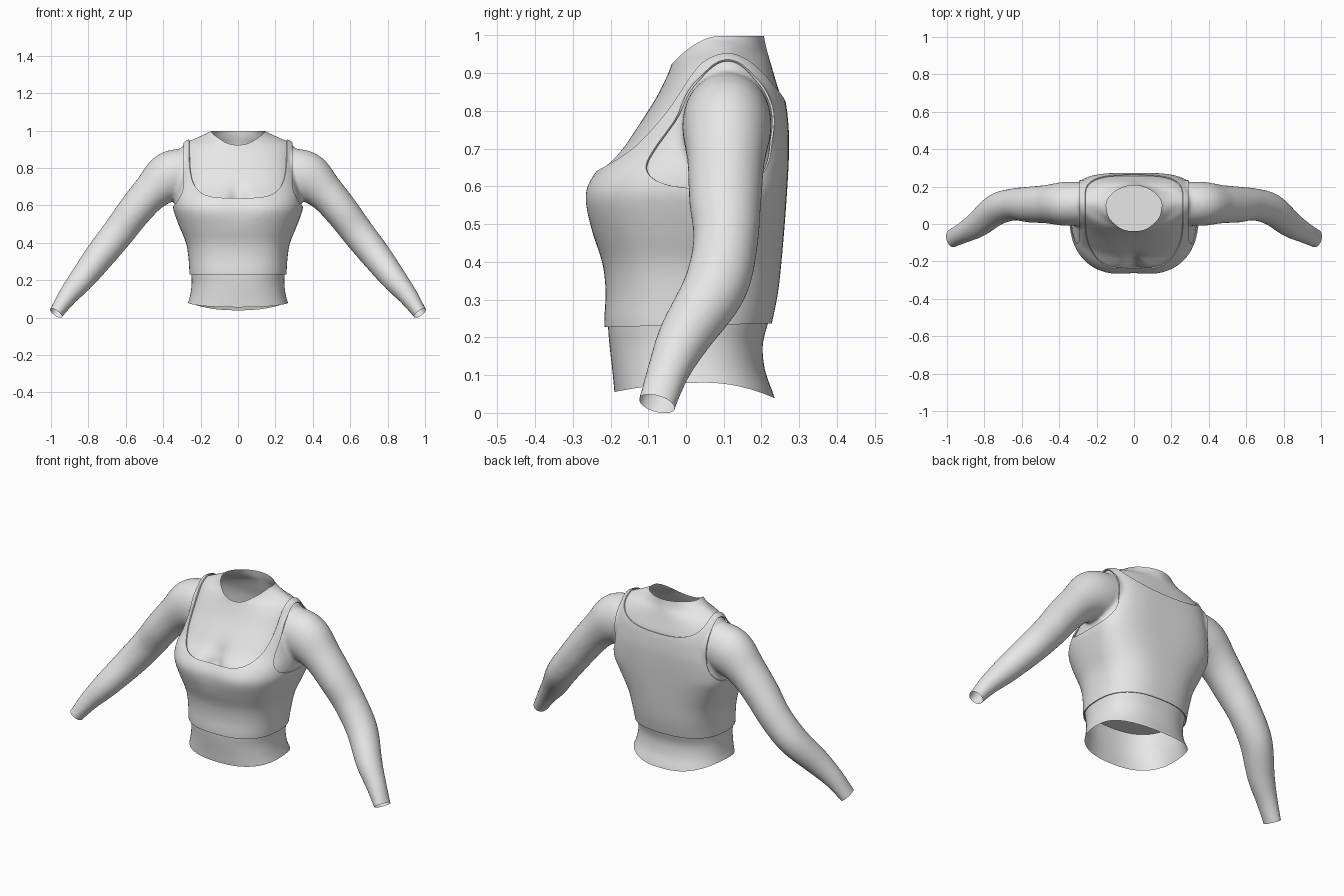
import bpy, bmesh, math
from mathutils import Vector

if "Cube" in bpy.data.objects:
    bpy.data.objects.remove(bpy.data.objects["Cube"])

grey = bpy.data.materials.new("light_grey")
grey.diffuse_color = (0.8, 0.8, 0.8, 1)
grey.use_nodes = True
grey.node_tree.nodes["Principled BSDF"].inputs["Base Color"].default_value = grey.diffuse_color


def catmull(a, b, c, d, t):
    return 0.5 * (2*b + (c - a)*t + (2*a - 5*b + 4*c - d)*t*t + (3*b - a - 3*c + d)*t**3)


def resample(rows, n):
    """Smooth in-between rows of numbers."""
    out, last = [], len(rows) - 1
    for i in range(last):
        q = [rows[max(0, min(last, i + k))] for k in (-1, 0, 1, 2)]
        out += [[catmull(*v, j / n) for v in zip(*q)] for j in range(n)]
    return out + [list(rows[-1])]


def loft(bm, rings):
    """Closed tube through rings of points."""
    rings = [[bm.verts.new(p) for p in r] for r in rings]
    n = len(rings[0])
    for a, b in zip(rings, rings[1:]):
        for i in range(n):
            bm.faces.new((a[i], a[(i+1) % n], b[(i+1) % n], b[i]))
    bm.faces.new(rings[0][::-1])
    bm.faces.new(rings[-1])


def power(v, e):
    return math.copysign(abs(v)**e, v)


def ramp(a, b, v):
    t = max(0, min(1, (v - a) / (b - a)))
    return t * t * (3 - 2 * t)


# Torso: height, half width, front y, back y, middle y, squareness
TORSO = [
    (-.06, .30, -.175, .26, .02, 2.4), (.04, .28, -.188, .235, .02, 2.4),
    (.11, .258, -.195, .21, .01, 2.4), (.18, .248, -.203, .203, .01, 2.4),
    (.24, .25, -.207, .218, .01, 2.5), (.32, .255, -.203, .234, .02, 2.6),
    (.40, .268, -.212, .243, .035, 2.7), (.48, .30, -.24, .25, .055, 2.7),
    (.545, .325, -.261, .255, .07, 2.7), (.59, .338, -.263, .258, .08, 2.7),
    (.64, .335, -.232, .261, .08, 2.7), (.69, .325, -.18, .263, .085, 2.7),
    (.74, .315, -.142, .263, .09, 2.7), (.82, .305, -.088, .255, .10, 2.5),
    (.88, .302, -.056, .238, .11, 2.2), (.925, .292, -.038, .225, .11, 1.75),
    (.95, .25, -.034, .218, .11, 1.45), (.97, .205, -.031, .213, .11, 1.5),
    (1.0, .145, -.03, .207, .10, 1.8), (1.04, .138, -.03, .205, .09, 2.0),
    (1.10, .135, -.03, .205, .09, 2.0)]
# Arm: centre x, y, z, radius across, radius front to back
ARM = [
    (.24, .11, .785, .12, .112), (.36, .108, .755, .135, .118),
    (.465, .106, .67, .102, .103), (.557, .104, .565, .092, .096),
    (.64, .105, .455, .087, .086), (.735, .078, .335, .081, .085),
    (.836, -.002, .205, .068, .071), (.91, -.045, .115, .053, .057),
    (.973, -.077, .024, .039, .051), (1.01, -.095, -.028, .039, .051),
    (1.04, -.11, -.07, .039, .051)]
WRIST, WRIST_DIR = Vector((.973, -.077, .024)), Vector((.1, -.05, -.14)).normalized()


def torso_ring(z, w, yf, yb, ym, p):
    ring = []
    for i in range(72):
        a = 2 * math.pi * i / 72
        # the upper back is squarer than the chest
        q = p
        if math.sin(a) > 0:
            q += .9 * ramp(.42, .74, z) * (1 - ramp(.84, .97, z))
        s = power(math.sin(a), 2 / q)
        x = w * power(math.cos(a), 2 / q)
        y = ym + s * ((yb - ym) if s > 0 else (ym - yf))
        # shallow dip between the two sides of the bust
        if s < 0:
            y += .013 * s * s * math.exp(-(x / .09)**2 - ((z - .59) / .08)**2)
        ring.append((x, y, z))
    return ring


def arm_rings(side):
    rows, rings = resample(ARM, 5), []
    for k, (x, y, z, r1, r2) in enumerate(rows):
        t = (Vector(rows[min(k+1, len(rows)-1)][:3]) - Vector(rows[max(k-1, 0)][:3])).normalized()
        b = Vector((0, 1, 0))
        b = (b - t * b.dot(t)).normalized()
        n = t.cross(b)
        ring = []
        for i in range(40):
            a = 2 * math.pi * i / 40
            p = Vector((x, y, z)) + n * r1 * math.cos(a) + b * r2 * math.sin(a)
            ring.append((p.x * side, p.y, p.z))
        rings.append(ring)
    return rings


def cut(bm, f):
    """Remove the surface where f > 0, along a clean contour."""
    new = []
    for e in list(bm.edges):
        fa, fb = f(e.verts[0].co), f(e.verts[1].co)
        if fa * fb < 0:
            new.append(bmesh.utils.edge_split(e, e.verts[0], fa / (fa - fb))[1])
    bmesh.ops.connect_verts(bm, verts=new)
    bmesh.ops.delete(bm, geom=[x for x in bm.faces if f(x.calc_center_median()) > 0],
                     context='FACES')


def select(ob):
    bpy.ops.object.select_all(action='DESELECT')
    ob.select_set(True)
    bpy.context.view_layer.objects.active = ob


def apply_modifier(ob, kind, **settings):
    m = ob.modifiers.new(kind.title(), kind)
    for k, v in settings.items():
        setattr(m, k, v)
    select(ob)
    bpy.ops.object.modifier_apply(modifier=m.name)


def make_object(name, bm):
    me = bpy.data.meshes.new(name)
    bm.to_mesh(me)
    bm.free()
    me.materials.append(grey)
    ob = bpy.data.objects.new(name, me)
    bpy.context.collection.objects.link(ob)
    return ob


def finish(ob):
    select(ob)
    bpy.ops.object.shade_smooth_by_angle(angle=math.radians(40))


# Openings of the body: neck, waist and wrists
def body_openings(p):
    if abs(p.x) > .5:
        return (Vector((abs(p.x), p.y, p.z)) - WRIST).dot(WRIST_DIR)
    waist = .08 - (1.2 if p.y > .05 else .43) * (p.y - .05)**2
    neck = max(.9, 1.0 - 4 * max(0, .1 - p.y)**2, .915 + .08 * (p.x / .145)**2)
    return max(waist - p.z, p.z - min(neck, .998))


def hem(y):
    return .232 + .02 * y


# Outline of the top: hem, scooped neckline
def hem_and_neckline(p):
    depth, sq = (.125, 2.5) if p.y > .11 else (.31, 4)
    drop = max(0, .95 - p.z) / depth
    neck = 1 - ((abs(p.x) / .262)**sq + drop**sq)**(1 / sq)
    return max(hem(p.y) - p.z, neck * .26)


# Armhole: upright beside the shoulder, curving out to the armpit
def armholes(p):
    return abs(p.x) - min(.365, .291 + .074 * (max(0, .72 - p.z) / .145)**2)


# Body: torso and arms fused into one smooth skin
bm = bmesh.new()
loft(bm, [torso_ring(*row) for row in resample(TORSO, 4)])
for side in (1, -1):
    loft(bm, arm_rings(side))
bmesh.ops.recalc_face_normals(bm, faces=bm.faces)
body = make_object("body", bm)
apply_modifier(body, 'REMESH', mode='VOXEL', voxel_size=.01)
apply_modifier(body, 'SMOOTH', factor=.5, iterations=10)

# Cropped top: offset copy of the skin, trimmed and given thickness
bm = bmesh.new()
bm.from_mesh(body.data)
bm.normal_update()
for v, n in [(v, v.normal.copy()) for v in bm.verts]:
    v.co += n * .01
cut(bm, armholes)
cut(bm, hem_and_neckline)
top = make_object("cropped_top", bm)
apply_modifier(top, 'SOLIDIFY', thickness=.006, offset=-1)
finish(top)

# Floor closing the inside of the waist
bm = bmesh.new()
bm.faces.new([bm.verts.new((x, y, .275))
              for x, y, z in torso_ring(.275, .252, -.205, .224, .012, 2.5)])
make_object("waist_floor", bm)

# Body details: chest hollow and open ends
bm = bmesh.new()
bm.from_mesh(body.data)
for v in bm.verts:
    if v.co.y < -.08:
        v.co.y += .05 * math.exp(-(v.co.x / .05)**2 - ((v.co.z - .61) / .08)**2)
cut(bm, body_openings)
bm.to_mesh(body.data)
bm.free()
if not body.data.materials:
    body.data.materials.append(grey)
finish(body)
